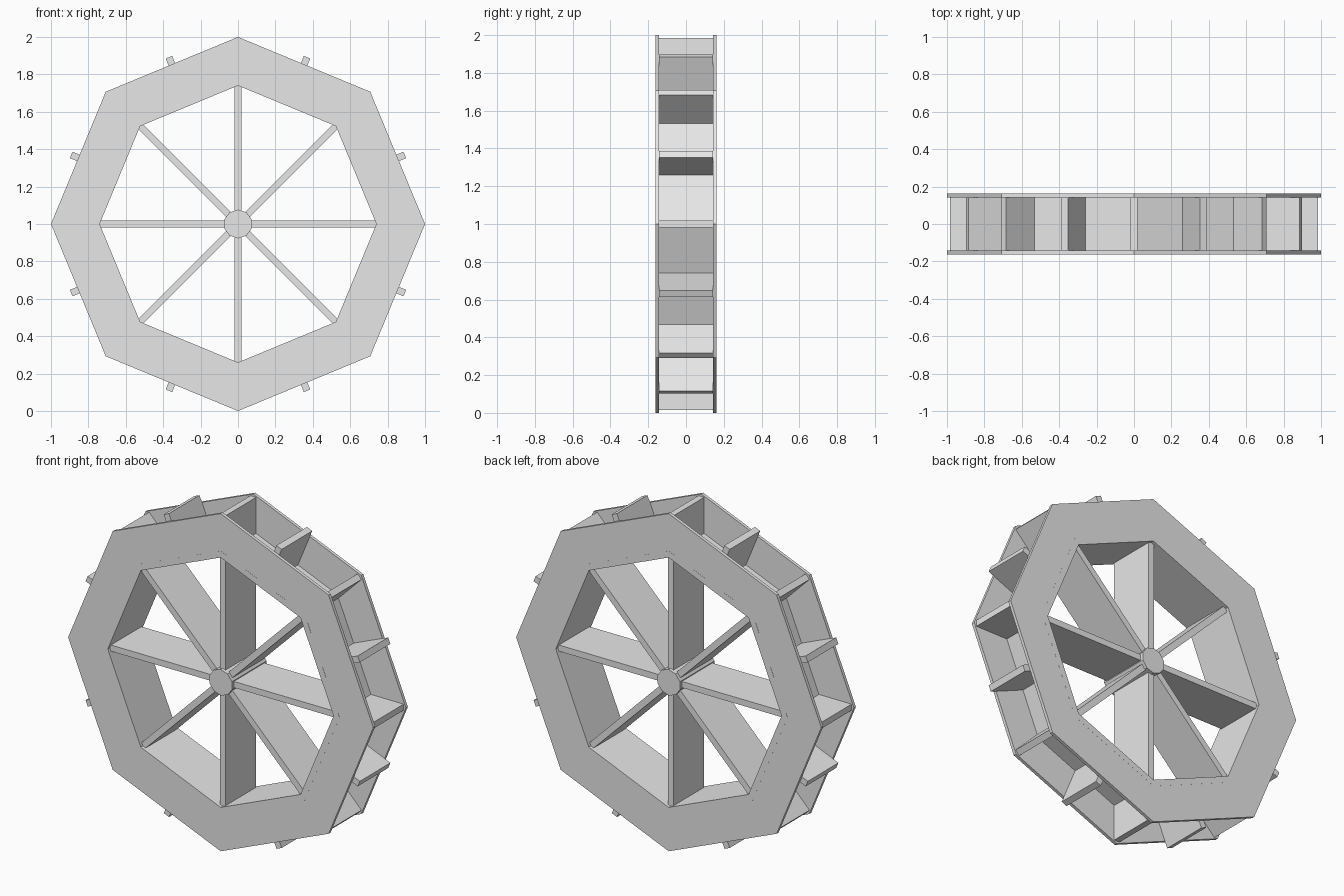
import bpy, bmesh, math
from mathutils import Matrix, Vector

cube = bpy.data.objects.get("Cube")
if cube:
    bpy.data.objects.remove(cube, do_unlink=True)

CENTRE = Vector((0, 0, 1))
SIDES = 8
HALF_WIDTH = 0.162      # outer face of the rims
INNER_HALF = 0.143      # inner face of the rims
BOARD = 0.037           # thickness of spokes and paddles

grey = bpy.data.materials.new("plain grey")
grey.use_nodes = True
grey.diffuse_color = (0.8, 0.8, 0.8, 1)
grey.node_tree.nodes["Principled BSDF"].inputs["Base Color"].default_value = (0.8, 0.8, 0.8, 1)


def finish(name, bm):
    bmesh.ops.recalc_face_normals(bm, faces=bm.faces)
    mesh = bpy.data.meshes.new(name)
    bm.to_mesh(mesh)
    bm.free()
    mesh.materials.append(grey)
    obj = bpy.data.objects.new(name, mesh)
    obj.location = CENTRE
    bpy.context.collection.objects.link(obj)
    return obj


def octagon_ring(name, outer, inner, y0, y1):
    """Hollow eight-sided ring around the y axis."""
    bm = bmesh.new()
    loops = []
    for i in range(SIDES):
        a = i * math.tau / SIDES
        loops.append([bm.verts.new((r * math.cos(a), y, r * math.sin(a)))
                      for r, y in ((outer, y0), (outer, y1), (inner, y1), (inner, y0))])
    for i in range(SIDES):
        p, q = loops[i], loops[(i + 1) % SIDES]
        for k in range(4):
            m = (k + 1) % 4
            bm.faces.new((p[k], p[m], q[m], q[k]))
    return finish(name, bm)


def board(name, start, end, angle):
    """Flat plank lying along a radius, as wide as the gap between rims."""
    bm = bmesh.new()
    bmesh.ops.create_cube(bm, size=1)
    bmesh.ops.scale(bm, vec=(end - start, 2 * INNER_HALF, BOARD), verts=bm.verts)
    bmesh.ops.translate(bm, vec=((start + end) / 2, 0, 0), verts=bm.verts)
    bmesh.ops.rotate(bm, matrix=Matrix.Rotation(-angle, 3, 'Y'), verts=bm.verts)
    return finish(name, bm)


# Side rims and the drum that joins them
octagon_ring("front_rim", 1.0, 0.745, -HALF_WIDTH, -INNER_HALF)
octagon_ring("back_rim", 1.0, 0.745, INNER_HALF, HALF_WIDTH)
octagon_ring("drum", 0.779, 0.74, -HALF_WIDTH - 0.0003, HALF_WIDTH + 0.0003)

# Spokes run through the drum corners, paddles stand between them
for i in range(SIDES):
    angle = i * math.tau / SIDES
    board(f"spoke_{i + 1}", 0.03, 0.985, angle)
    board(f"paddle_{i + 1}", 0.70, 0.965, angle + math.pi / SIDES)

# Hub
bm = bmesh.new()
bmesh.ops.create_cone(bm, cap_ends=True, segments=10, radius1=0.077, radius2=0.077,
                      depth=2 * HALF_WIDTH, matrix=Matrix.Rotation(math.pi / 2, 4, 'X'))
finish("hub", bm)
